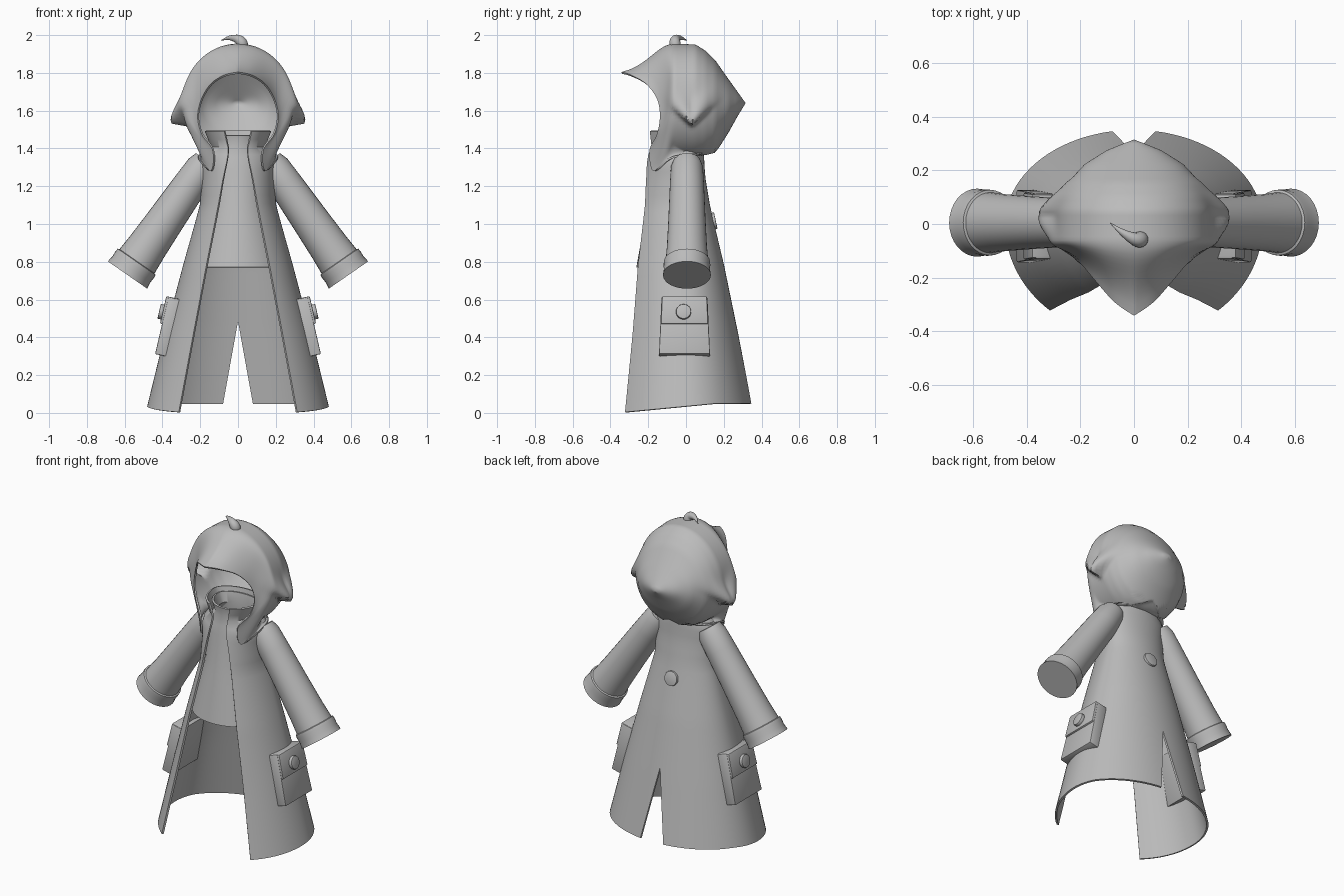
import bpy, bmesh
from math import sin, cos, pi, exp, sqrt, radians, acos, asin
from mathutils import Vector, Matrix

old = bpy.data.objects.get("Cube")
if old:
    bpy.data.objects.remove(old, do_unlink=True)

GREY = (0.5, 0.5, 0.5, 1)
cloth = bpy.data.materials.new("grey_cloth")
cloth.use_nodes = True
cloth.diffuse_color = GREY
cloth.node_tree.nodes["Principled BSDF"].inputs["Base Color"].default_value = GREY


def finish(name, bm, thick=0, bevel=0, angle=40):
    """Turn a bmesh into a smooth-shaded object, optionally thickened or bevelled."""
    bmesh.ops.remove_doubles(bm, verts=bm.verts, dist=0.0008)
    bmesh.ops.recalc_face_normals(bm, faces=bm.faces)
    mesh = bpy.data.meshes.new(name)
    bm.to_mesh(mesh)
    bm.free()
    mesh.materials.append(cloth)
    ob = bpy.data.objects.new(name, mesh)
    bpy.context.collection.objects.link(ob)
    bpy.ops.object.select_all(action='DESELECT')
    bpy.context.view_layer.objects.active = ob
    ob.select_set(True)
    if thick:
        mod = ob.modifiers.new("thickness", 'SOLIDIFY')
        mod.thickness, mod.offset = thick, 0
    if bevel:
        mod = ob.modifiers.new("soft_edges", 'BEVEL')
        mod.width, mod.segments = bevel, 2
    for mod in list(ob.modifiers):
        bpy.ops.object.modifier_apply(modifier=mod.name)
    bpy.ops.object.shade_smooth_by_angle(angle=radians(angle))
    return ob


def add_grid(bm, rows):
    """Skin equal-length rows of points with quads."""
    vs = [[bm.verts.new(p) for p in row] for row in rows]
    for a, b in zip(vs, vs[1:]):
        for i in range(len(a) - 1):
            bm.faces.new((a[i], a[i + 1], b[i + 1], b[i]))
    return vs


def smooth(points, t):
    """Catmull-Rom point at t in 0..1 along evenly spaced control tuples."""
    n = len(points) - 1
    i = min(int(t * n), n - 1)
    f = t * n - i
    p = [Vector(points[max(0, min(n, i + k))]) for k in (-1, 0, 1, 2)]
    return 0.5 * (2 * p[1] + (p[2] - p[0]) * f
                  + (2 * p[0] - 5 * p[1] + 4 * p[2] - p[3]) * f * f
                  + (3 * p[1] - p[0] - 3 * p[2] + p[3]) * f ** 3)


def along(table, key):
    """Linear lookup in a table sorted by its first column."""
    for a, b in zip(table, table[1:]):
        if key <= b[0]:
            f = max(0, (key - a[0]) / (b[0] - a[0]))
            return [u + (v - u) * f for u, v in zip(a[1:], b[1:])]
    return list(table[-1][1:])


def tube(name, path, sides=32, angle=35):
    """Capped round tube through (x, y, z, radius) stations."""
    bm = bmesh.new()
    pts = [Vector(p[:3]) for p in path]
    rows = []
    for i, p in enumerate(pts):
        d = pts[min(i + 1, len(pts) - 1)] - pts[max(i - 1, 0)]
        side = d.cross(Vector((0, 1, 0))).normalized()
        up = side.cross(d).normalized()
        rows.append([p + path[i][3] * (side * cos(a) + up * sin(a))
                     for a in (2 * pi * k / sides for k in range(sides + 1))])
    vs = add_grid(bm, rows)
    for end in (vs[0], vs[-1]):
        bm.faces.new(end[:-1])
    return finish(name, bm, angle=angle)


# Hood: meridians run from the back tip to a shaped face and neck opening
PROFILE = [(-0.06, 0.29, 0.31, 1.64), (0.05, 0.285, 0.305, 1.64), (0.1, 0.27, 0.283, 1.63),
           (0.15, 0.245, 0.245, 1.62), (0.22, 0.18, 0.14, 1.625), (0.27, 0.1, 0.06, 1.635),
           (0.31, 0, 0, 1.64)]
RIM = [(0, -0.34, 1.8), (0.07, -0.29, 1.785), (0.14, -0.21, 1.74), (0.19, -0.15, 1.66),
       (0.21, -0.135, 1.57), (0.19, -0.15, 1.48), (0.13, -0.19, 1.39), (0.14, -0.17, 1.28),
       (0.21, -0.08, 1.35), (0.17, 0.06, 1.37), (0, 0.1, 1.37)]


def hood_column(u):
    edge = smooth(RIM, abs(u))
    mid = max(-0.06, edge.y + 0.07)
    pts = []
    for k in range(29):
        y = 0.31 + (mid - 0.31) * (k / 28)
        rx, rz, cz = along(PROFILE, y)
        pts.append(Vector((rx * sin(abs(u) * pi), y, cz + rz * cos(u * pi))))
    last = pts[-1]
    c1 = last + Vector((0, (edge.y - last.y) * 0.32, 0))
    gap = last - edge
    c2 = edge + Vector((gap.x * 0.4, gap.y * 0.5, gap.z * 0.2))
    for k in range(1, 11):
        t = k / 10
        s = 1 - t
        pts.append(last * s ** 3 + c1 * 3 * s * s * t + c2 * 3 * s * t * t + edge * t ** 3)
    # Droopy ears swell out and hang down on both sides
    for p in pts:
        dy = p.y - 0.03
        dz = p.z - 1.555 - abs(dy) * 0.8
        swell = exp(-(dy / 0.08) ** 2 - (dz / (0.07 if dz > 0 else 0.022)) ** 2)
        if p.x > 0.15:
            p.x += 0.075 * swell
            p.z -= 0.02 * swell
        if u < 0:
            p.x = -p.x
    return pts


bm = bmesh.new()
add_grid(bm, [hood_column(k / 56) for k in range(-56, 57)])
finish("hood", bm, thick=0.01, angle=50)

# Tuft curling off the crown
TUFT = [(0.025, -0.05, 1.92, 0.024), (0.022, -0.058, 1.955, 0.03), (0, -0.055, 1.978, 0.024),
        (-0.045, -0.03, 1.985, 0.012), (-0.09, 0.005, 1.972, 0.001)]
tube("tuft", [tuple(smooth(TUFT, k / 16)) for k in range(17)], sides=16, angle=60)

# Coat: height, half width, front depth, back depth, half width of front gap
COAT = [(0, 0.475, 0.42, 0.345, 0.31), (0.4, 0.38, 0.355, 0.268, 0.235),
        (0.77, 0.285, 0.307, 0.195, 0.165), (1.1, 0.195, 0.247, 0.12, 0.1),
        (1.25, 0.19, 0.222, 0.095, 0.074), (1.35, 0.2, 0.206, 0.09, 0.052),
        (1.4, 0.135, 0.19, 0.085, 0.05), (1.49, 0.17, 0.205, 0.1, 0.07)]
SLIT_TOP = 0.46
levels = [SLIT_TOP * k / 8 for k in range(9)]
levels += [SLIT_TOP + (1.49 - SLIT_TOP) * k / 24 for k in range(1, 25)]


def coat_row(z, side):
    w, front, back, gap = along(COAT, z)
    slit = 0.08 * max(0, 1 - z / SLIT_TOP)
    start, stop = asin(slit / w), pi - asin(gap / w)
    row = []
    for k in range(33):
        a = start + (stop - start) * k / 32
        y = cos(a) * (back if cos(a) > 0 else front)
        lift = 0.045 * max(0, 1 - z) * min(1, max(0, (y + 0.32) / 0.47))
        row.append((side * w * sin(a), y, z + lift + 0.003))
    return row


bm = bmesh.new()
for side in (1, -1):
    add_grid(bm, [coat_row(z, side) for z in levels])
finish("coat", bm, thick=0.012, angle=50)

# Inner shirt hanging inside the coat
bm = bmesh.new()
rows = []
for k in range(13):
    z = 0.77 + 0.7 * k / 12
    w, front, back, gap = along(COAT, z)
    rows.append([((w - 0.02) * sin(a), cos(a) * (back - 0.02 if cos(a) > 0 else front - 0.05), z)
                 for a in (2 * pi * i / 48 for i in range(49))])
add_grid(bm, rows)
finish("shirt", bm, thick=0.012)


def box(name, matrix, size, taper, bevel):
    """Box whose upper end is narrowed by taper."""
    bm = bmesh.new()
    bmesh.ops.create_cube(bm, size=1)
    for v in bm.verts:
        if v.co.z > 0:
            v.co.y *= taper
        v.co = Vector([a * b for a, b in zip(v.co, size)])
    bm.transform(matrix)
    return finish(name, bm, bevel=bevel, angle=30)


def button(name, matrix, radius):
    bm = bmesh.new()
    bmesh.ops.create_cone(bm, cap_ends=True, segments=32, radius1=radius,
                          radius2=radius, depth=0.026)
    bm.transform(matrix)
    return finish(name, bm, bevel=0.005, angle=30)


for side, label in ((1, "left"), (-1, "right")):
    # Sleeve with a slightly raised, flared cuff
    start, end = Vector((0.165, 0.005, 1.335)), Vector((0.585, 0.005, 0.73))
    stations = [(0, 0.07), (0.06, 0.085), (0.2, 0.09), (0.5, 0.098), (0.75, 0.106),
                (0.88, 0.113), (0.885, 0.122), (0.91, 0.124), (0.95, 0.122), (1, 0.127)]
    path = []
    for t, r in stations:
        p = start.lerp(end, t)
        path.append((side * p.x, p.y, p.z, r))
    tube(label + "_sleeve", path)

    # Side pocket with flap and button, leaning with the coat
    lean = Matrix.Rotation(side * radians(-13), 4, 'Y')
    place = Matrix.Translation((side * 0.37, -0.008, 0.455)) @ lean
    box(label + "_pocket", place, (0.07, 0.27, 0.31), 0.9, 0.006)
    flap = place @ Matrix.Translation((side * 0.006, 0, 0.082))
    box(label + "_pocket_flap", flap, (0.08, 0.25, 0.15), 0.95, 0.006)
    knob = place @ Matrix.Translation((side * 0.052, -0.005, 0.07)) @ Matrix.Rotation(pi / 2, 4, 'Y')
    button(label + "_pocket_button", knob, 0.04)

# Button on the back of the coat
button("back_button", Matrix.Translation((0, 0.145, 1.015))
       @ Matrix.Rotation(radians(-78), 4, 'X'), 0.045)
